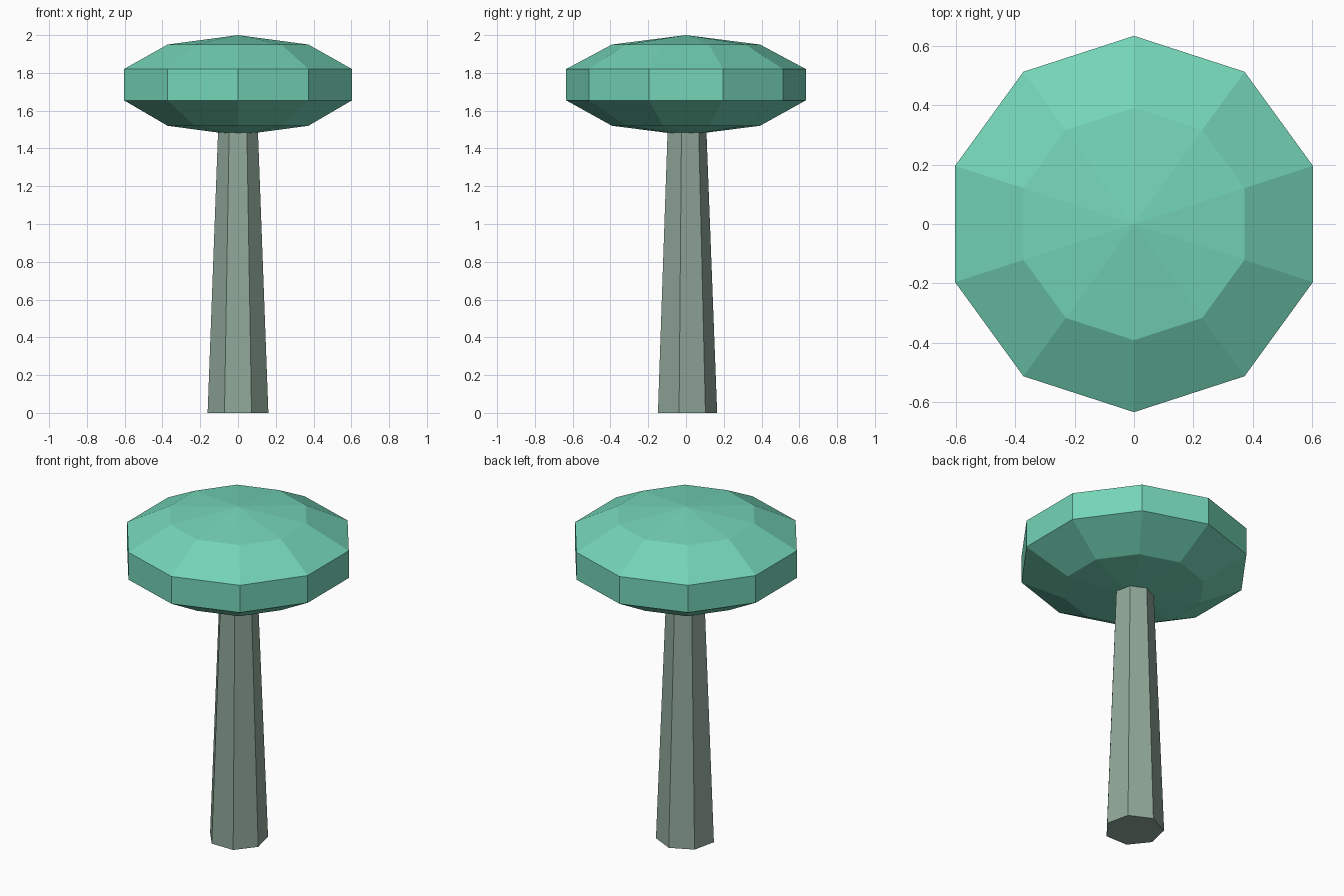
import bpy, bmesh, math

if "Cube" in bpy.data.objects:
    bpy.data.objects.remove(bpy.data.objects["Cube"])


def material(name, color):
    mat = bpy.data.materials.new(name)
    mat.diffuse_color = (*color, 1)
    mat.use_nodes = True
    mat.node_tree.nodes["Principled BSDF"].inputs["Base Color"].default_value = mat.diffuse_color
    return mat


def lathe(name, sides, profile, mat):
    """Flat-faced solid of stacked (radius, z) rings with a corner at +y; radius 0 is a pole."""
    bm = bmesh.new()
    rings = []
    for r, z in profile:
        angles = [math.pi / 2 + math.tau * i / sides for i in range(sides if r else 1)]
        rings.append([bm.verts.new((r * math.cos(a), r * math.sin(a), z)) for a in angles])
    for low, high in zip(rings, rings[1:]):
        for i in range(sides):
            j = (i + 1) % sides
            corners = [low[i % len(low)], low[j % len(low)],
                       high[j % len(high)], high[i % len(high)]]
            bm.faces.new(list(dict.fromkeys(corners)))
    # Close open ends
    for ring in (rings[0], rings[-1]):
        if len(ring) > 1:
            bm.faces.new(ring)
    bmesh.ops.recalc_face_normals(bm, faces=bm.faces)
    mesh = bpy.data.meshes.new(name)
    bm.to_mesh(mesh)
    bm.free()
    mesh.materials.append(mat)
    obj = bpy.data.objects.new(name, mesh)
    bpy.context.collection.objects.link(obj)
    return obj


leaf_green = material("leaf_green", (0.174, 0.66, 0.47))
bark_grey = material("bark_grey", (0.28, 0.39, 0.32))

# Seven-sided tapering trunk, its top sunk into the crown
lathe("trunk", 7, [(0.165, 0), (0.106, 1.55)], bark_grey)

# Ten-sided flattened crown
lathe("crown", 10, [(0, 1.47), (0.392, 1.52), (0.635, 1.655),
                    (0.635, 1.82), (0.392, 1.95), (0, 2.0)], leaf_green)
